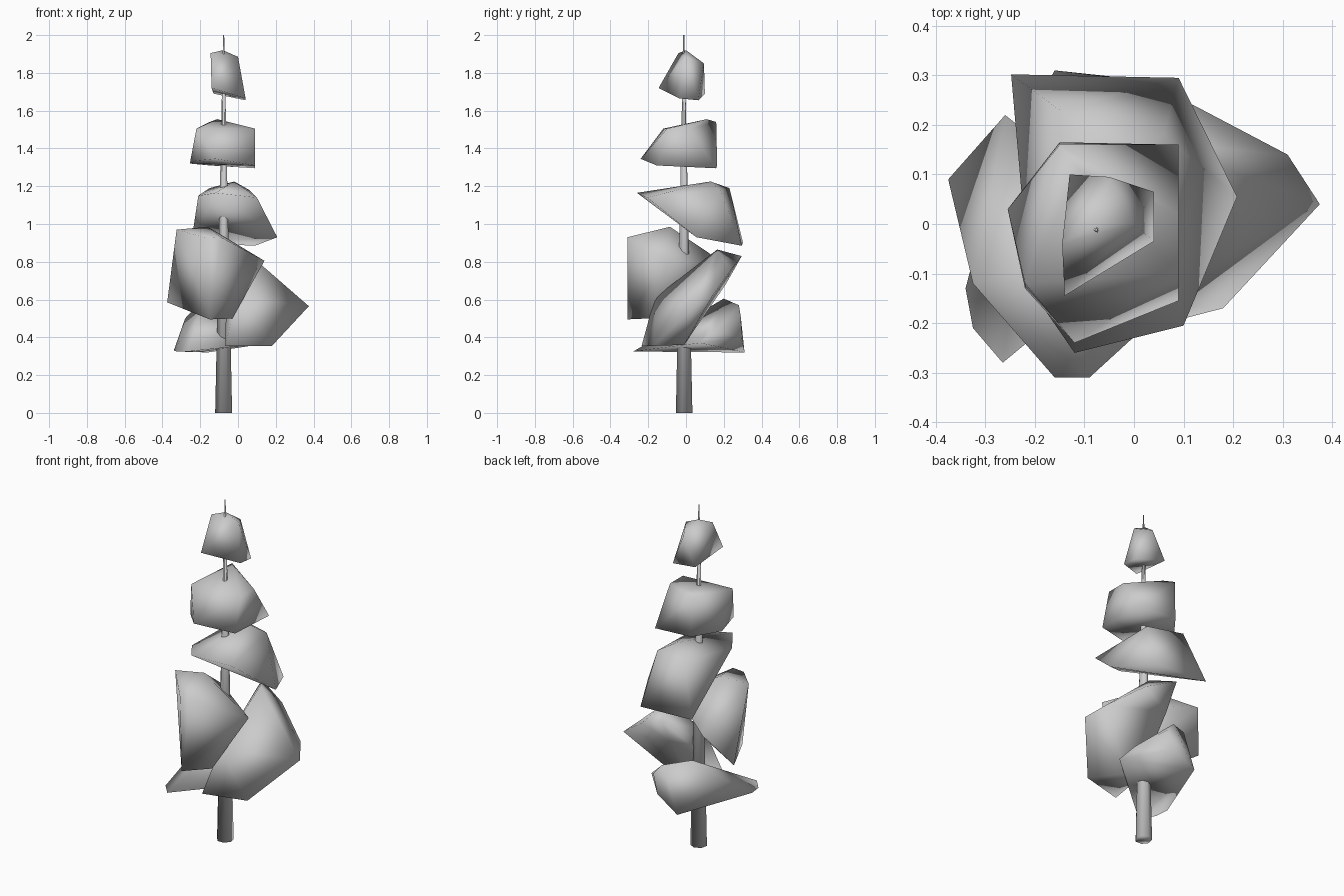
import bpy, bmesh


def finish(name, bm):
    bmesh.ops.recalc_face_normals(bm, faces=bm.faces)
    for f in bm.faces:
        f.smooth = True
    mesh = bpy.data.meshes.new(name)
    bm.to_mesh(mesh)
    bm.free()
    obj = bpy.data.objects.new(name, mesh)
    bpy.context.collection.objects.link(obj)
    return obj


def clump(name, corners):
    """Foliage clump: convex hull around a few corner points."""
    bm = bmesh.new()
    for c in corners:
        bm.verts.new(c)
    hull = bmesh.ops.convex_hull(bm, input=bm.verts)
    inside = [g for g in hull["geom_interior"] if isinstance(g, bmesh.types.BMVert)]
    bmesh.ops.delete(bm, geom=inside, context='VERTS')
    return finish(name, bm)


# Tapered trunk running through all clumps
bm = bmesh.new()
bmesh.ops.create_cone(bm, cap_ends=True, segments=7, radius1=0.046, radius2=0.003, depth=2)
bmesh.ops.translate(bm, verts=bm.verts, vec=(-0.076, -0.012, 1))
finish("trunk", bm)

# Foliage, from the top down
clump("foliage_tip", [
    (-0.13, 0.10, 1.69), (0.04, 0.065, 1.655), (0.04, -0.035, 1.665), (-0.14, -0.145, 1.72),
    (-0.145, -0.04, 1.905), (-0.08, 0.0, 1.92), (0.0, 0.0, 1.885), (-0.05, 0.095, 1.85)])

clump("foliage_upper", [
    (-0.255, 0.03, 1.32), (-0.22, -0.13, 1.335), (-0.12, -0.24, 1.345), (0.09, -0.155, 1.31),
    (0.09, 0.16, 1.295), (-0.15, 0.165, 1.31), (-0.22, -0.12, 1.505), (-0.11, 0.11, 1.555),
    (-0.15, 0.16, 1.54), (0.09, 0.02, 1.505), (0.09, -0.10, 1.505)])

clump("foliage_middle", [
    (-0.12, -0.26, 1.165), (-0.21, -0.13, 1.15), (0.10, -0.205, 1.14), (-0.02, 0.13, 1.225),
    (0.06, 0.18, 1.18), (-0.15, 0.23, 1.19), (0.208, 0.055, 0.93), (0.09, 0.295, 0.885),
    (-0.248, 0.302, 0.90)])

clump("foliage_front_left", [
    (-0.325, -0.12, 0.97), (-0.16, -0.085, 0.985), (-0.09, -0.31, 0.93), (-0.16, -0.31, 0.925),
    (-0.15, -0.31, 0.495), (-0.03, -0.20, 0.50), (0.14, -0.10, 0.805), (-0.375, 0.09, 0.585),
    (-0.26, 0.22, 0.78)])

clump("foliage_right", [
    (0.03, 0.165, 0.865), (-0.05, 0.295, 0.83), (0.12, 0.24, 0.76), (0.31, 0.14, 0.62),
    (0.375, 0.04, 0.565), (0.18, -0.17, 0.355), (-0.07, -0.235, 0.355), (0.0, -0.165, 0.61),
    (0.05, -0.01, 0.36), (-0.05, 0.21, 0.68), (-0.05, -0.02, 0.37)])

clump("foliage_back_left", [
    (-0.265, -0.28, 0.325), (-0.325, -0.21, 0.325), (-0.34, -0.13, 0.33), (-0.16, 0.31, 0.32),
    (-0.02, 0.295, 0.40), (0.01, 0.29, 0.51), (-0.04, 0.28, 0.57), (-0.18, 0.20, 0.605),
    (-0.28, 0.10, 0.50), (0.0, 0.0, 0.355), (0.165, 0.075, 0.37), (0.12, 0.15, 0.43)])
